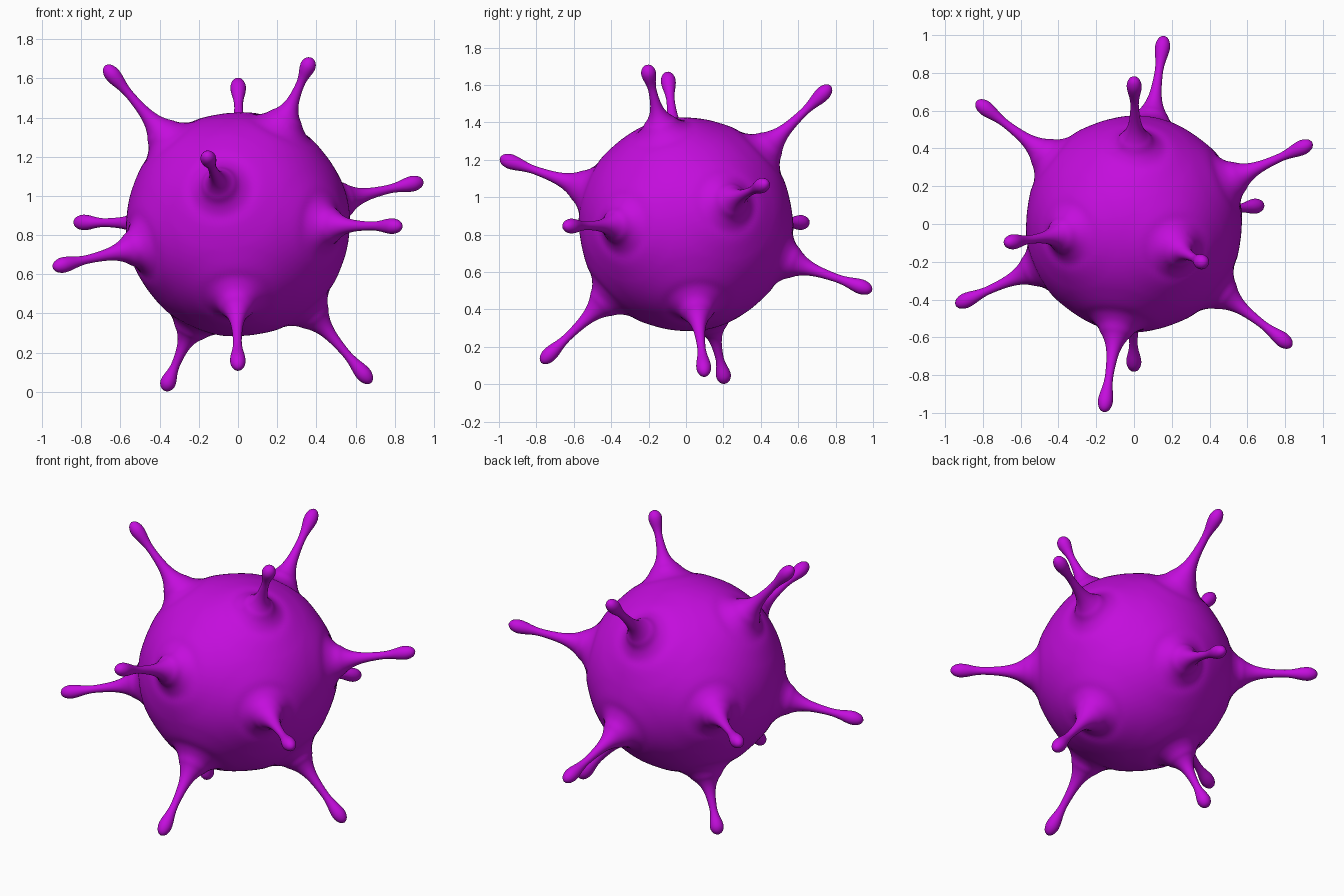
import bpy, bmesh, math
from mathutils import Vector, Matrix

default = bpy.data.objects.get("Cube")
if default:
    bpy.data.objects.remove(default, do_unlink=True)

CENTRE = Vector((0, 0, 0.855))
REACH = 1.06      # nominal stalk length from the centre
BODY = 0.57       # body radius between stalks
NECK = 0.6        # height where stalks leave the body
HALF = math.radians(31.717)   # half the angle between neighbouring stalks

# Stalk tips on one side; the other six are their opposites
half_tips = [Vector(t) for t in (
    (0.945, 0.43, 0.22), (0.835, -0.65, -0.01), (0.375, -0.21, 0.85),
    (-0.68, -0.10, 0.81), (0, 0.775, 0.74), (-0.16, -0.995, 0.355))]
tips = half_tips + [-t for t in half_tips]

# Profile (radius, height) from the bulb tip, down the stalk, onto the body
profile = [Vector(p) for p in (
    (0, 1.06), (.026, 1.045), (.039, 1.01), (.037, .97), (.027, .92),
    (.022, .87), (.025, .80), (.032, .74), (.045, .69), (.064, .65),
    (.082, .625), (.105, .59), (.149, .556), (.196, .54), (.242, .518))]
STEP = HALF / len(profile)


def on_body(angle):
    return BODY * Vector((math.sin(angle), math.cos(angle)))


profile += [on_body(HALF), on_body(HALF + STEP)]
profile.insert(0, Vector((-profile[1].x, profile[1].y)))


def profile_at(angle):
    """Smooth curve through the profile; plain sphere beyond it."""
    if angle >= HALF:
        return on_body(angle)
    i = int(angle / STEP)
    t = angle / STEP - i
    a, b, c, d = profile[i:i + 4]
    return 0.5 * (2 * b + (c - a) * t + (2 * a - 5 * b + 4 * c - d) * t ** 2
                  + (3 * b - a - 3 * c + d) * t ** 3)


def frame(a, b):
    """Orthonormal frame from two directions."""
    x = a.normalized()
    z = a.cross(b).normalized()
    return Matrix((x, z.cross(x), z)).transposed()


# Icosahedron corners give the stalk directions
seed = bmesh.new()
bmesh.ops.create_icosphere(seed, subdivisions=1, radius=1)
corners = [v.co.normalized() for v in seed.verts]
seed.free()
neighbour = next(c for c in corners[1:] if c.dot(corners[0]) > 0.3)
turn = frame(tips[0], tips[1]) @ frame(corners[0], neighbour).transposed()
axes = [turn @ c for c in corners]
targets = [max(tips, key=lambda t: t.normalized().dot(a)) for a in axes]

# One continuous skin: pull the sphere out into stalks around each axis
bm = bmesh.new()
bmesh.ops.create_icosphere(bm, subdivisions=7, radius=1)
for v in bm.verts:
    n = (turn @ v.co).normalized()
    k = max(range(len(axes)), key=lambda i: n.dot(axes[i]))
    axis = axes[k]
    side = n - axis * n.dot(axis)
    angle = math.atan2(side.length, n.dot(axis))
    if side.length > 1e-6:
        side.normalize()
    p = profile_at(angle)
    co = side * p.x + axis * p.y
    if p.y > NECK:
        s = (p.y - NECK) / (REACH - NECK)
        co += (targets[k] - axis * REACH) * s
    v.co = co + CENTRE
bmesh.ops.recalc_face_normals(bm, faces=bm.faces)
for f in bm.faces:
    f.smooth = True

mesh = bpy.data.meshes.new("spiked_body")
bm.to_mesh(mesh)
bm.free()
body = bpy.data.objects.new("spiked_body", mesh)
bpy.context.collection.objects.link(body)

# Single magenta skin colour
colour = (0.55, 0.004, 0.72, 1)
skin = bpy.data.materials.new("magenta_skin")
skin.use_nodes = True
skin.diffuse_color = colour
skin.node_tree.nodes["Principled BSDF"].inputs["Base Color"].default_value = colour
mesh.materials.append(skin)
